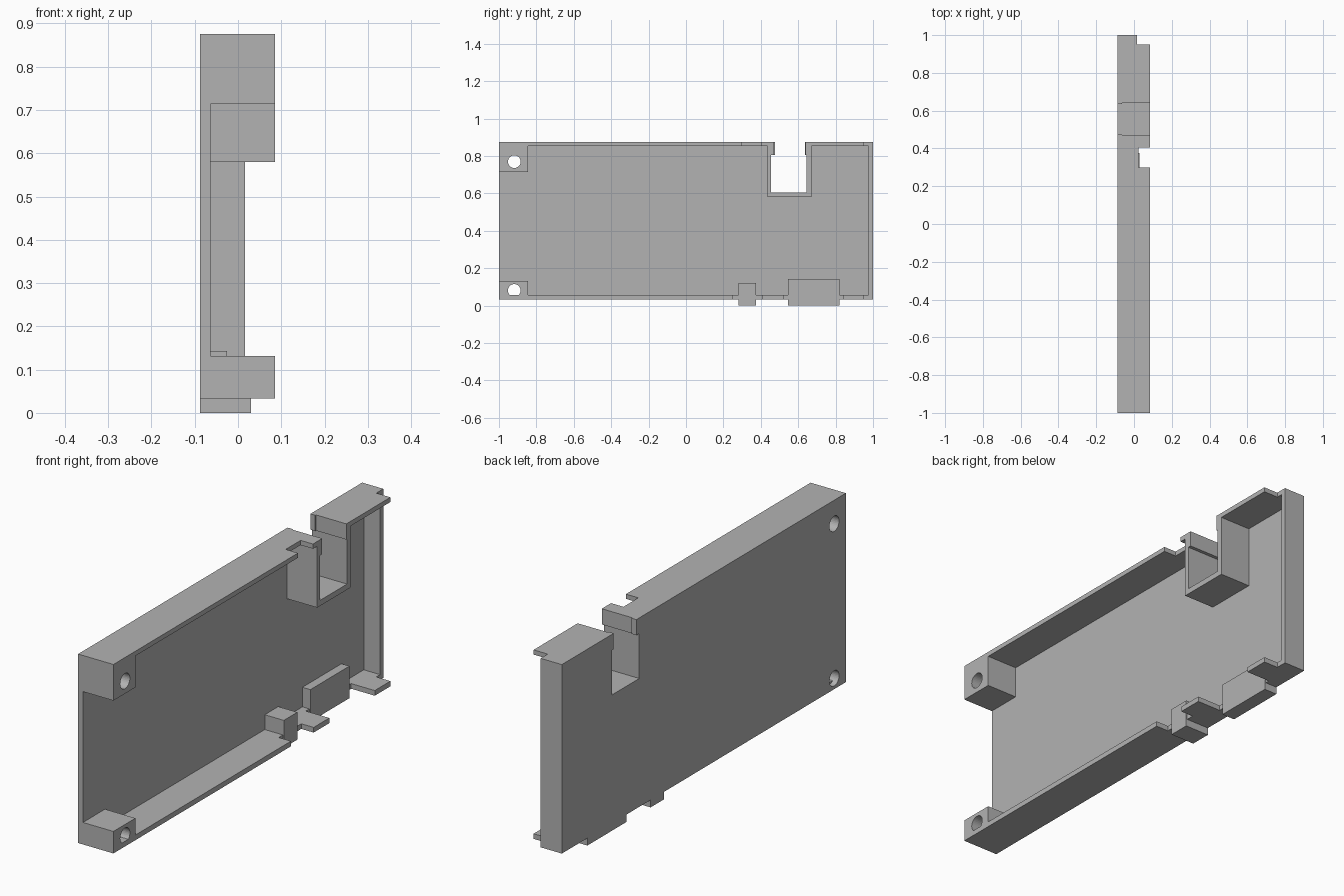
import bpy
import bmesh
from mathutils import Vector, Matrix

if "Cube" in bpy.data.objects:
    bpy.data.objects.remove(bpy.data.objects["Cube"], do_unlink=True)

grey = bpy.data.materials.new("plain grey")
grey.use_nodes = True
grey.diffuse_color = (0.45, 0.45, 0.45, 1)
grey.node_tree.nodes["Principled BSDF"].inputs["Base Color"].default_value = grey.diffuse_color

# Main levels across the depth of the tray and up its height
BACK, FLOOR, LOW_RIM, RIM = -0.088, -0.064, 0.016, 0.086
BASE, BASE_IN, TOP_IN, TOP = 0.033, 0.056, 0.854, 0.875


def extrude(name, outline, axis, start, end):
    """Extrude an outline along x (outline in y, z) or along z (outline in x, y)."""
    def place(a, b):
        return Vector((start, a, b)) if axis == "x" else Vector((a, b, start))
    step = Vector((end - start, 0, 0)) if axis == "x" else Vector((0, 0, end - start))
    bm = bmesh.new()
    face = bm.faces.new([bm.verts.new(place(a, b)) for a, b in outline])
    ring = bmesh.ops.extrude_face_region(bm, geom=[face])["geom"]
    bmesh.ops.translate(bm, vec=step, verts=[v for v in ring if isinstance(v, bmesh.types.BMVert)])
    bmesh.ops.recalc_face_normals(bm, faces=bm.faces)
    mesh = bpy.data.meshes.new(name)
    bm.to_mesh(mesh)
    bm.free()
    mesh.materials.append(grey)
    obj = bpy.data.objects.new(name, mesh)
    bpy.context.collection.objects.link(obj)
    return obj


def block(name, y0, y1, z0, z1, x0=FLOOR, x1=RIM):
    return extrude(name, [(y0, z0), (y1, z0), (y1, z1), (y0, z1)], "x", x0, x1)


def drill(obj, z):
    """Cut a round screw hole through a part, along x."""
    bm = bmesh.new()
    bmesh.ops.create_cone(bm, cap_ends=True, segments=32, radius1=0.034, radius2=0.034, depth=1,
                          matrix=Matrix.Translation((0, -0.918, z)) @ Matrix.Rotation(1.5707963, 4, "Y"))
    mesh = bpy.data.meshes.new("hole_cutter")
    bm.to_mesh(mesh)
    bm.free()
    mesh.materials.append(grey)
    cutter = bpy.data.objects.new("hole_cutter", mesh)
    cutter.hide_render = True
    bpy.context.collection.objects.link(cutter)
    mod = obj.modifiers.new("screw_hole", "BOOLEAN")
    mod.operation, mod.solver, mod.object = "DIFFERENCE", "EXACT", cutter
    bpy.context.view_layer.objects.active = obj
    bpy.ops.object.modifier_apply(modifier=mod.name)
    bpy.data.objects.remove(cutter, do_unlink=True)


# Back plate with two feet below and a lipped slot above
plate = extrude("back_plate", [
    (-1, BASE), (0.28, BASE), (0.28, 0), (0.375, 0), (0.375, BASE),
    (0.545, BASE), (0.545, 0), (0.82, 0), (0.82, BASE), (1, BASE), (1, TOP),
    (0.635, TOP), (0.635, 0.805), (0.645, 0.805), (0.645, 0.605),
    (0.455, 0.605), (0.455, 0.805), (0.475, 0.805), (0.475, TOP), (-1, TOP)], "x", BACK, FLOOR)

# Rims: the bottom one is notched round the feet, all drop near the far end
extrude("bottom_rim", [
    (FLOOR, -1), (RIM, -1), (RIM, 0.25), (0.025, 0.25), (0.025, 0.41), (RIM, 0.41),
    (RIM, 0.52), (-0.03, 0.52), (-0.03, 0.84), (RIM, 0.84), (RIM, 0.95),
    (LOW_RIM, 0.95), (LOW_RIM, 1), (FLOOR, 1)], "z", BASE, BASE_IN)
extrude("top_rim_long", [
    (FLOOR, -1), (RIM, -1), (RIM, 0.3), (0.025, 0.3), (0.025, 0.405), (RIM, 0.405),
    (RIM, 0.455), (FLOOR, 0.455)], "z", TOP_IN, TOP)
extrude("top_rim_short", [
    (FLOOR, 0.645), (RIM, 0.645), (RIM, 0.95), (LOW_RIM, 0.95), (LOW_RIM, 1), (FLOOR, 1)],
    "z", TOP_IN, TOP)
block("end_wall", 0.977, 1, BASE_IN, TOP_IN, x1=LOW_RIM)

# Walls round the slot
extrude("slot_wall", [
    (0.435, TOP_IN), (0.435, 0.58), (0.67, 0.58), (0.67, TOP_IN), (0.645, TOP_IN),
    (0.645, 0.605), (0.455, 0.605), (0.455, TOP_IN)], "x", FLOOR, RIM)
block("slot_lip_front", 0.455, 0.47, 0.805, TOP)
block("slot_lip_rear", 0.64, 0.645, 0.805, TOP)

# Feet standing through the bottom rim
block("small_foot", 0.28, 0.375, 0, 0.122, x1=0.03)
block("large_foot", 0.545, 0.82, 0, 0.143, x1=-0.025)

# Corner screw blocks, drilled through together with the plate
for name, z0, z1, hole in (("lower", BASE_IN, 0.131, 0.081), ("upper", 0.714, TOP_IN, 0.77)):
    corner = block(name + "_screw_block", -1, -0.845, z0, z1)
    drill(corner, hole)
    drill(plate, hole)
